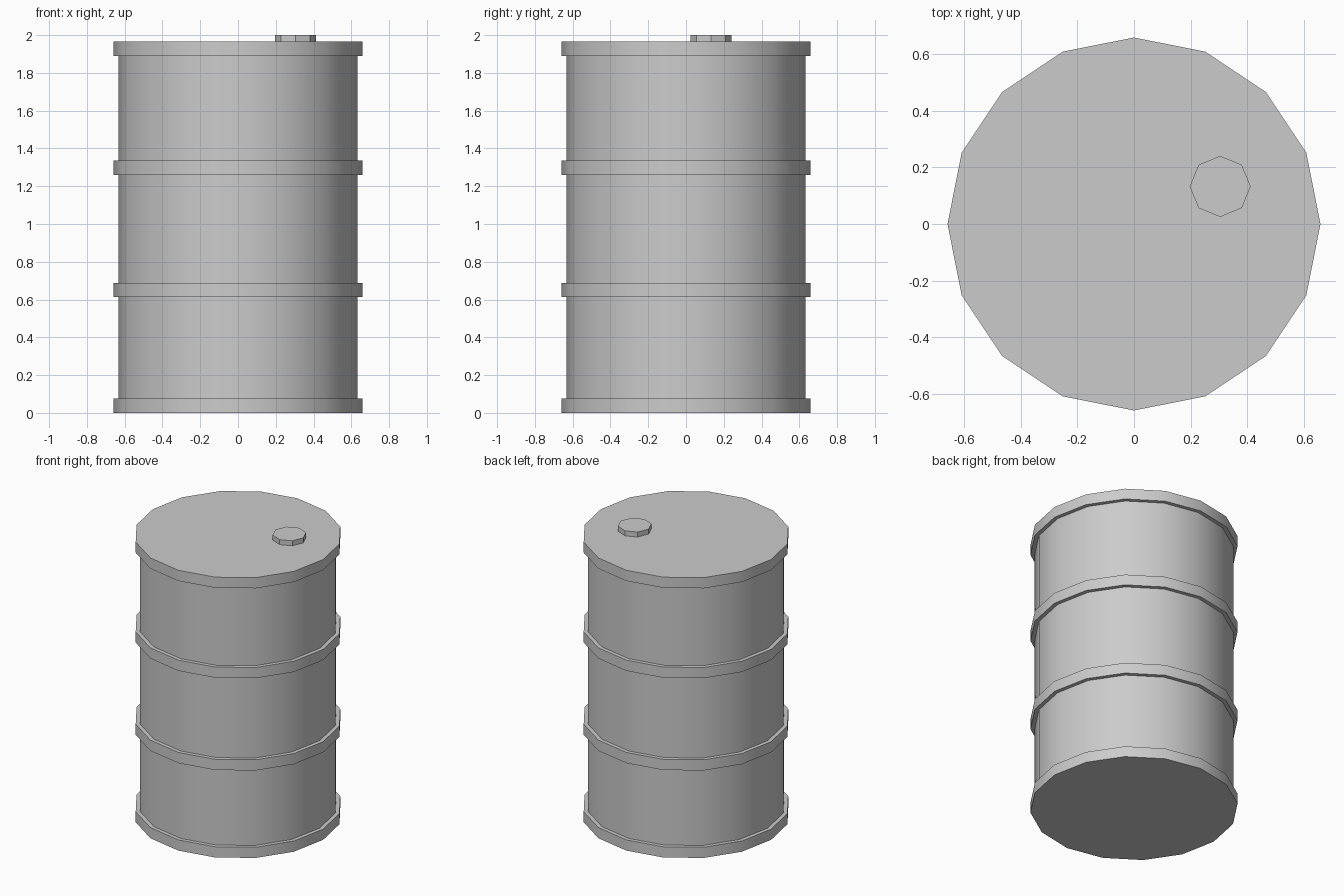
import bpy
import math

cube = bpy.data.objects.get("Cube")
if cube:
    bpy.data.objects.remove(cube, do_unlink=True)

steel = bpy.data.materials.new("grey steel")
steel.use_nodes = True
GREY = (0.6, 0.6, 0.6, 1)
steel.diffuse_color = GREY
steel.node_tree.nodes["Principled BSDF"].inputs["Base Color"].default_value = GREY


def lathe(name, profile, sides, location=(0, 0, 0)):
    """Turn a (radius, height) profile about z and close both ends."""
    verts = [(r * math.cos(math.tau * i / sides), r * math.sin(math.tau * i / sides), z)
             for r, z in profile for i in range(sides)]
    faces = []
    for k in range(len(profile) - 1):
        for i in range(sides):
            j = (i + 1) % sides
            a, b = k * sides, (k + 1) * sides
            faces.append((a + i, a + j, b + j, b + i))
    faces.append(tuple(reversed(range(sides))))
    faces.append(tuple(range(len(verts) - sides, len(verts))))
    mesh = bpy.data.meshes.new(name)
    mesh.from_pydata(verts, [], faces)
    mesh.materials.append(steel)
    obj = bpy.data.objects.new(name, mesh)
    obj.location = location
    bpy.context.collection.objects.link(obj)
    bpy.ops.object.select_all(action="DESELECT")
    obj.select_set(True)
    bpy.context.view_layer.objects.active = obj
    bpy.ops.object.shade_smooth_by_angle(angle=math.radians(30))
    return obj


# Drum: straight wall with four raised hoops, the end hoops forming the rims
WALL, HOOP, HOOP_HEIGHT = 0.633, 0.66, 0.075
profile = []
for z in (0, 0.613, 1.26, 1.89):
    top = z + HOOP_HEIGHT
    profile += [(WALL, z), (HOOP, z), (HOOP, top), (WALL, top)]
lathe("drum", profile[1:-1], 16)

# Filler cap on the lid
lathe("filler_cap", [(0.108, 0), (0.108, 0.035)], 8, (0.305, 0.133, 1.965))
